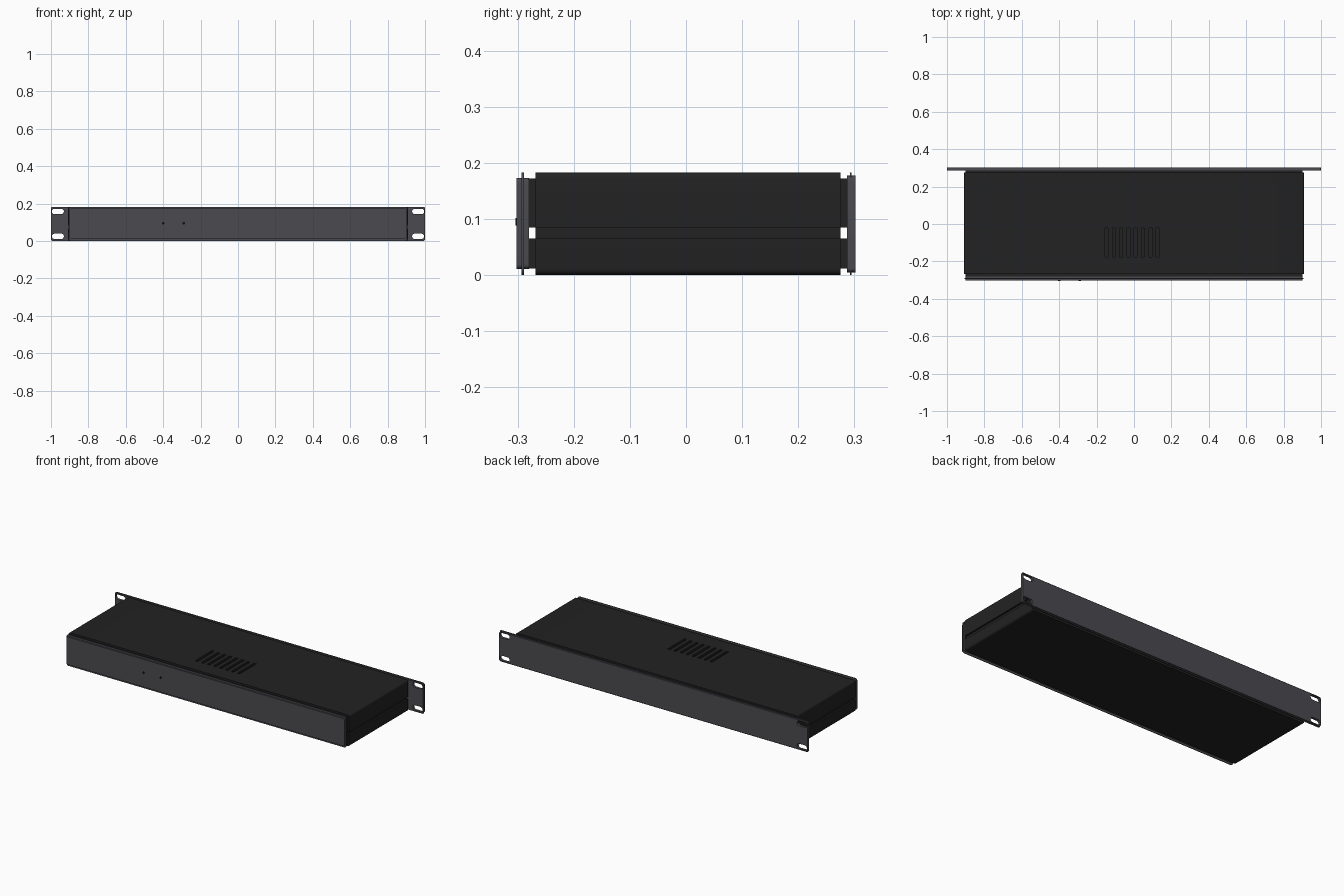
import bpy, bmesh, math
from mathutils import Vector

if "Cube" in bpy.data.objects:
    bpy.data.objects.remove(bpy.data.objects["Cube"])


def material(name, rgb):
    m = bpy.data.materials.new(name)
    m.diffuse_color = (*rgb, 1)
    m.use_nodes = True
    m.node_tree.nodes["Principled BSDF"].inputs["Base Color"].default_value = m.diffuse_color
    return m


BLACK = material("matte black", (0.0160, 0.0160, 0.0160))
GREY = material("anodised grey", (0.070, 0.068, 0.078))
DARK = material("dark mark", (0.004, 0.004, 0.004))


def rounded(cx, cz, w, h, r, seg=6):
    """Outline of a rounded rectangle in the x-z plane."""
    pts = []
    for k, (sx, sz) in enumerate([(1, 1), (-1, 1), (-1, -1), (1, -1)]):
        for i in range(seg + 1):
            a = math.pi / 2 * (k + i / seg)
            pts.append((cx + sx * (w / 2 - r) + r * math.cos(a),
                        cz + sz * (h / 2 - r) + r * math.sin(a)))
    return pts


def prism(name, outline, y0, y1, mat, holes=()):
    """Extrude an x-z outline, with optional holes, from y0 to y1."""
    bm = bmesh.new()
    edges = []
    for loop in [outline, *holes]:
        vs = [bm.verts.new((x, y0, z)) for x, z in loop]
        edges += [bm.edges.new((vs[i - 1], vs[i])) for i in range(len(vs))]
    bmesh.ops.triangle_fill(bm, edges=edges, use_beauty=True,
                            use_dissolve=False, normal=Vector((0, -1, 0)))
    ext = bmesh.ops.extrude_face_region(bm, geom=bm.faces[:], use_keep_orig=True)
    moved = [g for g in ext["geom"] if isinstance(g, bmesh.types.BMVert)]
    bmesh.ops.translate(bm, verts=moved, vec=(0, y1 - y0, 0))
    bmesh.ops.recalc_face_normals(bm, faces=bm.faces[:])
    me = bpy.data.meshes.new(name)
    bm.to_mesh(me)
    bm.free()
    ob = bpy.data.objects.new(name, me)
    bpy.context.collection.objects.link(ob)
    me.materials.append(mat)
    return ob


def rect(x0, x1, z0, z1):
    return [(x0, z0), (x1, z0), (x1, z1), (x0, z1)]


# case: rounded profile with a groove along each side
H, W, R = 0.183, 0.91, 0.012
half = []
for i in range(7):
    a = -math.pi / 2 + math.pi / 2 * i / 6
    half.append((W - R + R * math.cos(a), R + R * math.sin(a)))
half += [(W, 0.065), (W - 0.01, 0.065), (W - 0.01, 0.085), (W, 0.085)]
for i in range(7):
    a = math.pi / 2 * i / 6
    half.append((W - R + R * math.cos(a), H - R + R * math.sin(a)))
case = prism("case", half + [(-x, z) for x, z in reversed(half)], -0.268, 0.275, BLACK)

# vent slots cut into the top of the case
bm = bmesh.new()
for i in range(8):
    r = bmesh.ops.create_cube(bm, size=1)["verts"]
    bmesh.ops.scale(bm, verts=r, vec=(0.016, 0.155, 0.1))
    bmesh.ops.translate(bm, verts=r, vec=(-0.147 + i * 0.039, -0.098, H))
me = bpy.data.meshes.new("vent_cutter")
bm.to_mesh(me)
bm.free()
cutter = bpy.data.objects.new("vent_cutter", me)
bpy.context.collection.objects.link(cutter)
cutter.hide_render = True
mod = case.modifiers.new("vents", "BOOLEAN")
mod.operation, mod.object, mod.solver = "DIFFERENCE", cutter, "EXACT"
bpy.context.view_layer.objects.active = case
bpy.ops.object.modifier_apply(modifier=mod.name)
bpy.data.objects.remove(cutter)

# inner rails showing between case and end panels
for end, y0, y1 in (("front", -0.281, -0.26), ("rear", 0.27, 0.288)):
    prism(end + "_lower_rail", rect(-0.9, 0.9, 0.012, 0.065), y0, y1, BLACK)
    prism(end + "_upper_rail", rect(-0.9, 0.9, 0.085, 0.172), y0, y1, BLACK)

# front panel: thick plate with a thin rim around it
prism("front_panel", rounded(0, 0.092, 1.80, 0.162, 0.008), -0.302, -0.28, GREY)
prism("front_panel_rim", rounded(0, H / 2, 1.81, H, 0.012), -0.293, -0.289, GREY)

# two small indicator marks on the front panel
for i, x in enumerate((-0.40, -0.29)):
    prism(f"indicator_{i + 1}", rounded(x, 0.095, 0.014, 0.014, 0.0069, 3),
          -0.3035, -0.301, DARK)

# rack panel with ears and mounting slots
slots = [rounded(sx * 0.963, z, 0.064, 0.029, 0.0144)
         for sx in (-1, 1) for z in (0.158, 0.025)]
prism("rack_panel", rounded(0, 0.091, 1.998, 0.172, 0.008), 0.287, 0.302, GREY, slots)
prism("rack_panel_rim", rounded(0, H / 2, 2.0, H, 0.010), 0.292, 0.295, GREY, slots)

# smooth the rounded corners, keep edges sharp
for ob in bpy.context.scene.objects:
    ob.select_set(True)
bpy.context.view_layer.objects.active = case
bpy.ops.object.shade_smooth_by_angle(angle=math.radians(30))
